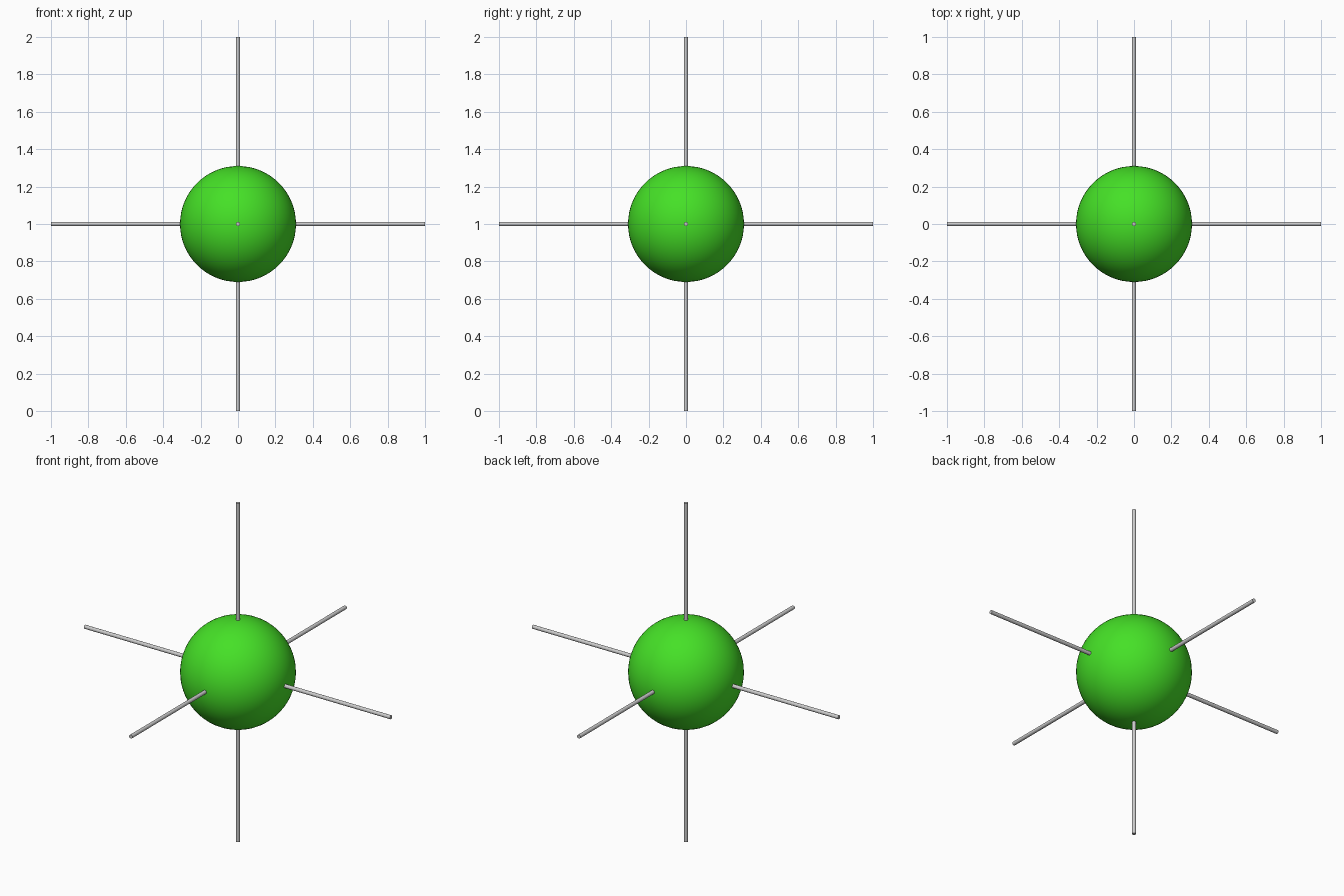
import bpy
from math import pi

if "Cube" in bpy.data.objects:
    bpy.data.objects.remove(bpy.data.objects["Cube"])

CENTER = (0, 0, 1)

# Green central ball
green = bpy.data.materials.new("green")
green.diffuse_color = (0.06, 0.75, 0.02, 1)
green.use_nodes = True
green.node_tree.nodes["Principled BSDF"].inputs["Base Color"].default_value = green.diffuse_color
bpy.ops.mesh.primitive_uv_sphere_add(segments=64, ring_count=32, radius=0.31, location=CENTER)
ball = bpy.context.object
ball.name = "ball"
ball.data.materials.append(green)
bpy.ops.object.shade_smooth()

# Three thin rods running through the ball, one along each axis
for name, rot in (("rod_x", (0, pi / 2, 0)),
                  ("rod_y", (pi / 2, 0, 0)),
                  ("rod_z", (0, 0, 0))):
    bpy.ops.mesh.primitive_cylinder_add(vertices=24, radius=0.011, depth=2,
                                        location=CENTER, rotation=rot)
    bpy.context.object.name = name
    bpy.ops.object.shade_smooth_by_angle()
